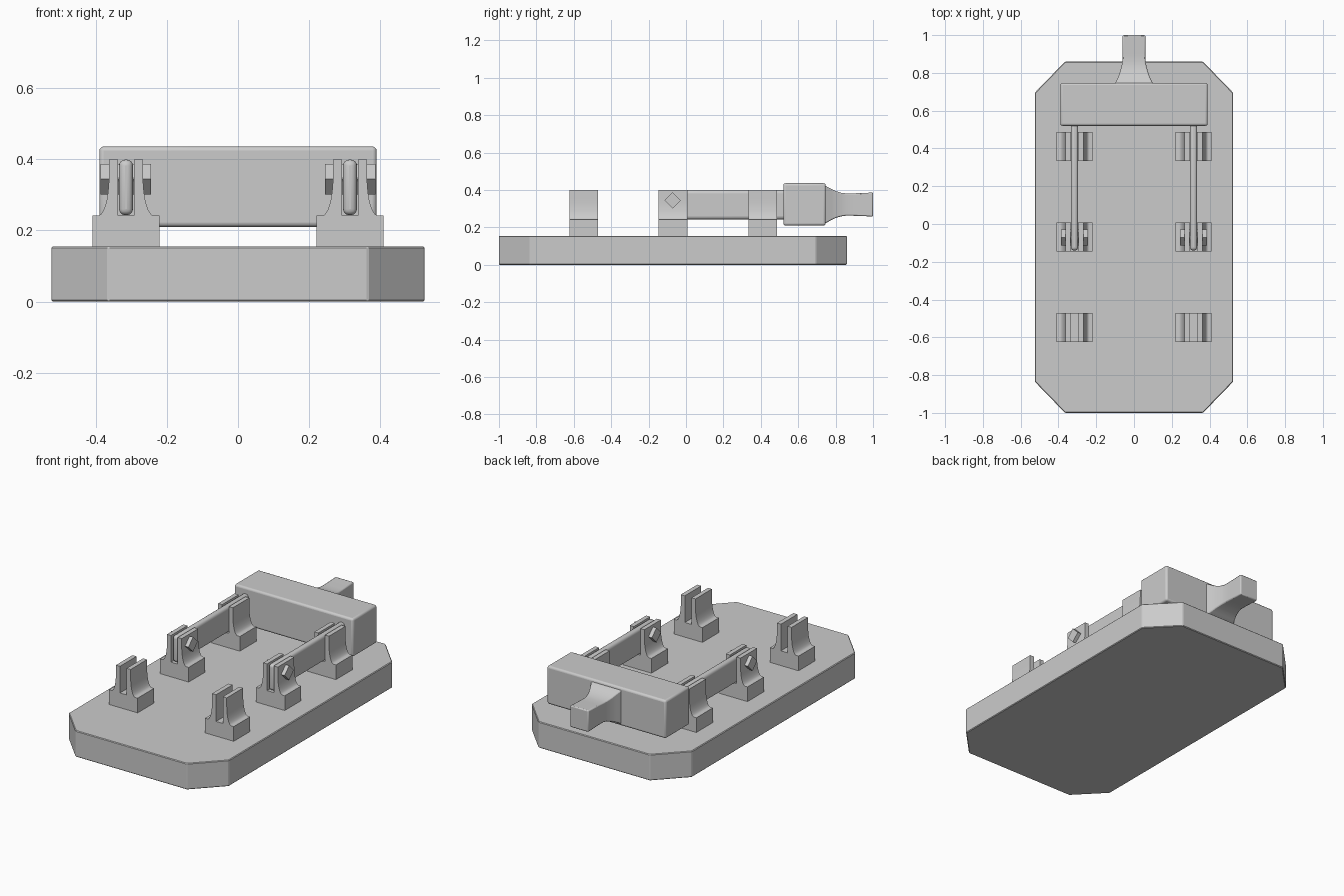
import bpy, bmesh
from math import pi, sin, cos
from mathutils import Matrix

if "Cube" in bpy.data.objects:
    bpy.data.objects.remove(bpy.data.objects["Cube"])

CX = 0.315          # blade / clip centre line
BAR_Z = 0.322       # height of the moving arm


def finish(bm, name, bevel=0.0, segments=2, smooth=False):
    bmesh.ops.recalc_face_normals(bm, faces=bm.faces)
    me = bpy.data.meshes.new(name)
    bm.to_mesh(me)
    bm.free()
    ob = bpy.data.objects.new(name, me)
    bpy.context.collection.objects.link(ob)
    if bevel:
        m = ob.modifiers.new("Bevel", 'BEVEL')
        m.width, m.segments = bevel, segments
    if smooth:
        bpy.ops.object.select_all(action='DESELECT')
        ob.select_set(True)
        bpy.context.view_layer.objects.active = ob
        bpy.ops.object.shade_smooth_by_angle(angle=pi / 6)
    return ob


def loft(rings, name, **kw):
    """Skin a list of equal-length closed rings and cap the ends."""
    bm = bmesh.new()
    vs = [[bm.verts.new(p) for p in r] for r in rings]
    n = len(vs[0])
    for a, b in zip(vs, vs[1:]):
        for i in range(n):
            j = (i + 1) % n
            bm.faces.new((a[i], a[j], b[j], b[i]))
    bm.faces.new(vs[0])
    bm.faces.new(vs[-1])
    return finish(bm, name, **kw)


def box(name, x0, x1, y0, y1, z0, z1, **kw):
    ring = [(x0, y0), (x1, y0), (x1, y1), (x0, y1)]
    return loft([[(x, y, z) for x, y in ring] for z in (z0, z1)], name, **kw)


# Base slab with cut corners
outline = [(-.365, -1), (.365, -1), (.525, -.835), (.525, .695),
           (.365, .86), (-.365, .86), (-.525, .695), (-.525, -.835)]
loft([[(x, y, z) for x, y in outline] for z in (0, .155)], "base",
     bevel=.004, segments=1)


# Clip: foot block with two flared jaws around a slot
def clip(name, cx, cy):
    right = [(.094, .15), (.094, .242), (.078, .242)]
    for i in range(1, 9):
        a = i / 8 * pi / 2
        right.append((.048 + .030 * (1 - sin(a)), .352 - .110 * cos(a)))
    right += [(.048, .40), (.022, .40), (.022, .242)]
    prof = right + [(-x, z) for x, z in reversed(right)]
    loft([[(cx + x, y, z) for x, z in prof] for y in (cy - .077, cy + .077)],
         name, smooth=True)


for side, s in (("left", -1), ("right", 1)):
    for row, y in (("front", -.547), ("hinge", -.069), ("back", .41)):
        clip(f"{row}_clip_{side}", s * CX, y)
    # Blade with rounded edges
    box(f"blade_{side}", s * CX - .0195, s * CX + .0195, -.14, .54, .243, .399,
        bevel=.017, segments=4, smooth=True)
    # Square hinge pin set on its corner
    r = .043
    diamond = [(-r, 0), (0, -r), (r, 0), (0, r)]
    loft([[(s * CX + dx, -.072 + y, .344 + z) for y, z in diamond]
          for dx in (-.071, .071)], f"hinge_pin_{side}")

# Crossbar joining the blades
box("crossbar", -.39, .39, .52, .747, .21, .436, bevel=.012, segments=3, smooth=True)

# Handle: square section flaring into the crossbar
sections = [(.735, .103, .103), (.75, .097, .098), (.775, .085, .084), (.80, .076, .072),
            (.83, .067, .063), (.86, .061, .059), (.90, .060, .060), (1.0, .060, .064)]
loft([[(sx * w, y, BAR_Z + sz * h) for sx, sz in ((-1, -1), (1, -1), (1, 1), (-1, 1))]
      for y, w, h in sections], "handle", bevel=.006, segments=2, smooth=True)
